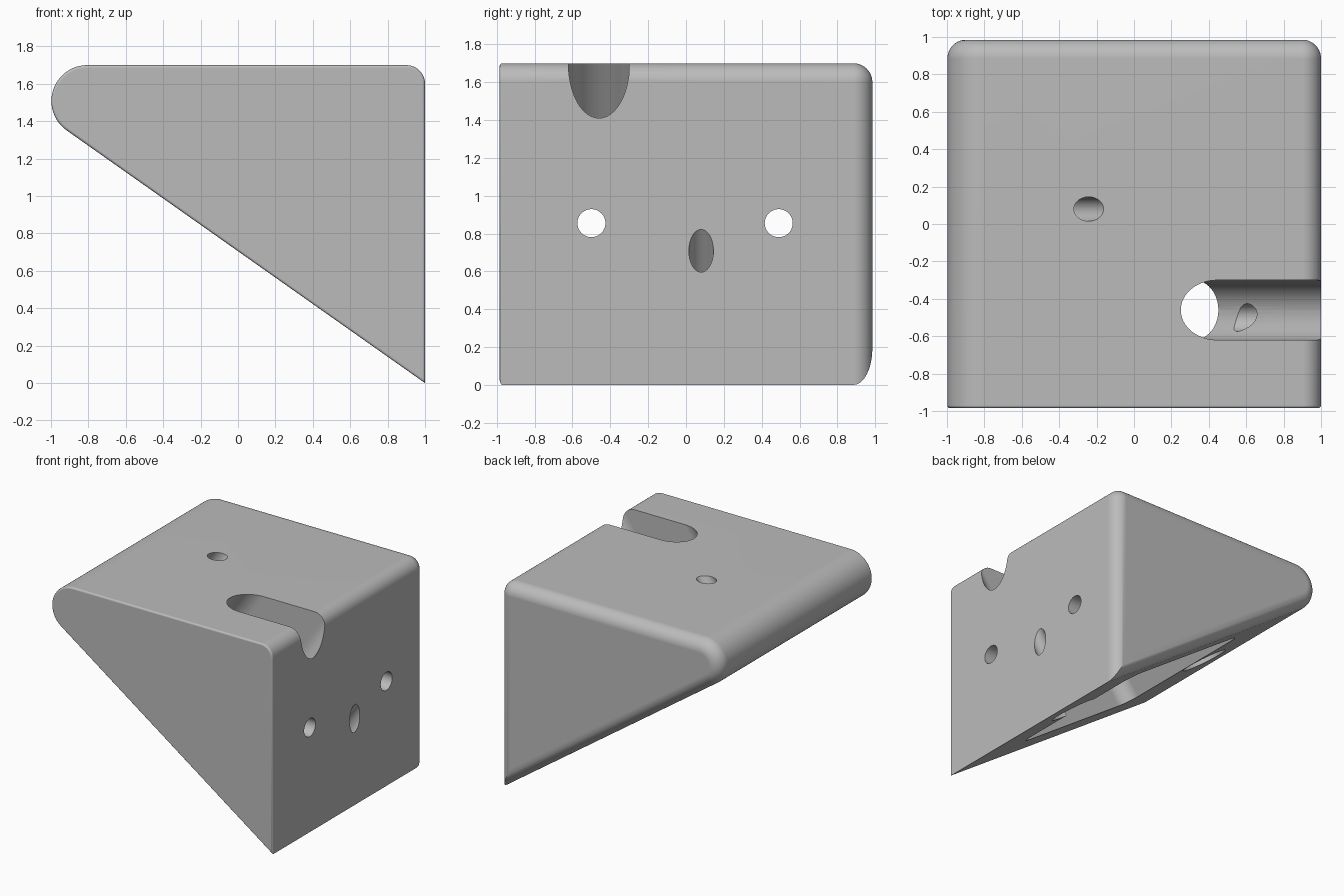
import bpy
import bmesh
import math
from mathutils import Matrix, Vector

cube = bpy.data.objects.get("Cube")
if cube:
    bpy.data.objects.remove(cube, do_unlink=True)

SLOPE = 0.705                       # rise of the underside per unit of x
K = math.hypot(1, SLOPE)
TOP, HALF_Y = 1.7, 0.985
TIP_R, CORNER_R = 0.192, 0.1
FRONT_R, BACK_R = 0.015, 0.1

grey = bpy.data.materials.new("plain_grey")
grey.use_nodes = True
colour = (0.5, 0.5, 0.5, 1)
grey.diffuse_color = colour
grey.node_tree.nodes["Principled BSDF"].inputs["Base Color"].default_value = colour


def arc(cx, cy, r, start, end, steps):
    angles = [math.radians(start + (end - start) * i / steps) for i in range(steps + 1)]
    return [(cx + r * math.cos(a), cy + r * math.sin(a)) for a in angles]


def wedge_profile(d):
    """Side outline of the wedge, inset by d."""
    tip_z = TOP - TIP_R
    tip_x = (TIP_R * K + SLOPE - tip_z) / SLOPE
    normal = 180 + math.degrees(math.atan2(1, SLOPE))
    pts = arc(1 - CORNER_R, TOP - CORNER_R, max(CORNER_R - d, 0.002), 0, 90, 10)
    pts += arc(tip_x, tip_z, TIP_R - d, 90, normal, 24)
    pts.append((1 - d, (SLOPE + K) * d))
    return pts


def make_object(name, bm):
    bmesh.ops.recalc_face_normals(bm, faces=bm.faces)
    mesh = bpy.data.meshes.new(name)
    bm.to_mesh(mesh)
    bm.free()
    mesh.materials.append(grey)
    obj = bpy.data.objects.new(name, mesh)
    bpy.context.collection.objects.link(obj)
    return obj


def loft(name, rings):
    bm = bmesh.new()
    loops = [[bm.verts.new(p) for p in ring] for ring in rings]
    for a, b in zip(loops, loops[1:]):
        for i in range(len(a)):
            j = (i + 1) % len(a)
            bm.faces.new((a[i], a[j], b[j], b[i]))
    bm.faces.new(loops[0])
    bm.faces.new(loops[-1])
    return make_object(name, bm)


def rounded_rect(u0, u1, v0, v1, r):
    pts = []
    corners = [(u1 - r, v1 - r), (u0 + r, v1 - r), (u0 + r, v0 + r), (u1 - r, v0 + r)]
    for i, (u, v) in enumerate(corners):
        for p in arc(u, v, r, 90 * i, 90 * i + 90, 12):
            if not pts or math.dist(p, pts[-1]) > 1e-5:
                pts.append(p)
    if math.dist(pts[0], pts[-1]) < 1e-5:
        pts.pop()
    return pts


def circle(u, v, r):
    return rounded_rect(u - r, u + r, v - r, v + r, r)


# Wedge body: outline swept along y with rounded front and back rims
sections = []
for i in range(4):
    a = math.pi / 2 * i / 3
    sections.append((-HALF_Y + FRONT_R * (1 - math.sin(a)), FRONT_R * (1 - math.cos(a))))
sections.reverse()
sections = [(y, d) for y, d in sections]
sections.sort()
for i in range(11):
    a = math.pi / 2 * i / 10
    sections.append((HALF_Y - BACK_R * (1 - math.sin(a)), BACK_R * (1 - math.cos(a))))
body = loft("wedge_body", [[(x, y, z) for x, z in wedge_profile(d)] for y, d in sections])

# Frame on the sloped underside: u down the slope, v along y, w into the body
u_axis = Vector((1, 0, -SLOPE)) / K
w_axis = Vector((SLOPE, 0, 1)) / K
slope_frame = Matrix((u_axis, (0, 1, 0), w_axis)).transposed().to_4x4()
slope_frame.translation = (0, 0, SLOPE)
# Frame for holes through the right wall: u is y, v is z, w is x
wall_frame = Matrix(((0, 1, 0), (0, 0, 1), (1, 0, 0))).transposed().to_4x4()


def cut(name, outline, frame, low, high):
    rings = [[frame @ Vector((u, v, w)) for u, v in outline] for w in (low, high)]
    cutter = loft(name, rings)
    cutter.hide_render = True
    mod = body.modifiers.new(name, "BOOLEAN")
    mod.operation = "DIFFERENCE"
    mod.solver = "EXACT"
    mod.object = cutter
    bpy.context.view_layer.objects.active = body
    bpy.ops.object.modifier_apply(modifier=name)
    bpy.data.objects.remove(cutter, do_unlink=True)


# Pocket in the underside
cut("pocket", rounded_rect(-0.575, 0.734, -0.63, 0.7, 0.12), slope_frame, -0.4, 0.2)
# Slot running from the pocket out through the top right edge
cut("slot", rounded_rect(-0.369, 0.411, -0.62, -0.3, 0.1599), slope_frame, 0.1, 2.5)
# Two slanted screw holes with wide recesses at the underside
for side, u in (("upper", -0.771), ("lower", 0.815)):
    cut(side + "_recess", circle(u, 0.08, 0.18), slope_frame, -0.2, 0.1)
    cut(side + "_screw_hole", circle(u, 0.08, 0.065), slope_frame, -0.2, 2.5)
# Two straight holes from the right wall
for side, y in (("front", -0.5), ("back", 0.49)):
    cut(side + "_wall_hole", circle(y, 0.855, 0.074), wall_frame, -0.9, 1.3)

# Smooth rounded rims, crisp cut edges
bpy.ops.object.select_all(action="DESELECT")
body.select_set(True)
bpy.context.view_layer.objects.active = body
bpy.ops.object.shade_smooth_by_angle(angle=math.radians(32))
weighted = body.modifiers.new("even_shading", "WEIGHTED_NORMAL")
weighted.keep_sharp = True
